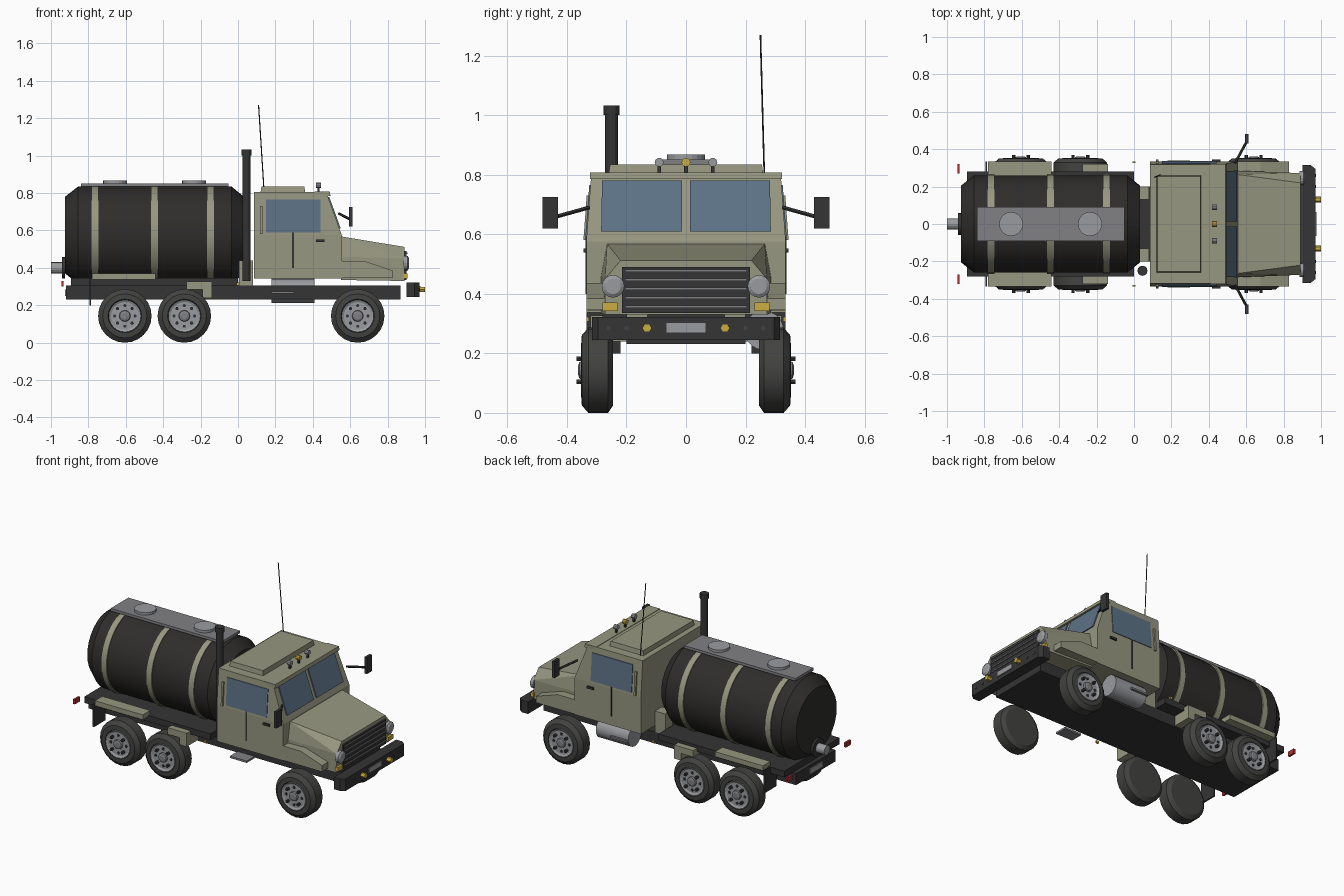
import bpy, bmesh, math
from mathutils import Vector


def material(name, r, g, b):
    m = bpy.data.materials.new(name)
    m.diffuse_color = (r, g, b, 1)
    return m


OLIVE = material("olive_paint", 0.31, 0.31, 0.22)
BLACK = material("tank_black", 0.028, 0.026, 0.024)
FRAME = material("frame_dark", 0.035, 0.035, 0.035)
TYRE = material("rubber", 0.055, 0.055, 0.053)
STEEL = material("steel", 0.32, 0.33, 0.35)
DECK = material("deck_grey", 0.22, 0.22, 0.235)
GLASS = material("glass", 0.11, 0.17, 0.24)
AMBER = material("amber", 0.6, 0.42, 0.06)
RED = material("red_lens", 0.45, 0.03, 0.03)


def finish(name, bm, mat, smooth=False):
    bmesh.ops.recalc_face_normals(bm, faces=bm.faces[:])
    me = bpy.data.meshes.new(name)
    bm.to_mesh(me)
    bm.free()
    me.materials.append(mat)
    ob = bpy.data.objects.new(name, me)
    bpy.context.collection.objects.link(ob)
    if smooth:
        bpy.ops.object.select_all(action='DESELECT')
        ob.select_set(True)
        bpy.context.view_layer.objects.active = ob
        bpy.ops.object.shade_smooth_by_angle(angle=math.radians(20))
    return ob


def hull(name, pts, mat):
    """Convex solid around the points."""
    bm = bmesh.new()
    for p in pts:
        bm.verts.new(p)
    bmesh.ops.convex_hull(bm, input=bm.verts[:])
    bmesh.ops.dissolve_limit(bm, angle_limit=0.01, verts=bm.verts[:], edges=bm.edges[:])
    return finish(name, bm, mat)


def box(name, x, y, z, mat):
    return hull(name, [(a, b, c) for a in x for b in y for c in z], mat)


def box_pair(name, x, y, z, mat):
    for s in (-1, 1):
        box(name, x, (s * y[0], s * y[1]), z, mat)


def lathe(name, profile, origin, axis, mat, seg=12, smooth=False):
    """Solid of revolution: profile holds (distance along axis, radius)."""
    q = Vector(axis).to_track_quat('Z', 'Y')
    bm = bmesh.new()
    rings = [[bm.verts.new(Vector(origin) + q @ Vector((r * math.cos(a), r * math.sin(a), t)))
              for a in (2 * math.pi * i / seg for i in range(seg))] for t, r in profile]
    for a, b in zip(rings, rings[1:]):
        for i in range(seg):
            j = (i + 1) % seg
            bm.faces.new((a[i], a[j], b[j], b[i]))
    bm.faces.new(rings[0])
    bm.faces.new(rings[-1])
    return finish(name, bm, mat, smooth)


def rod(name, p0, p1, r, mat, seg=8):
    d = Vector(p1) - Vector(p0)
    return lathe(name, [(0, r), (d.length, r)], p0, d, mat, seg)


def sym(pts):
    return [(x, s * y, z) for x, y, z in pts for s in (-1, 1)]


# Frame and load bed
box("chassis", (-0.92, 0.87), (-0.2, 0.2), (0.232, 0.305), FRAME)
box("load_bed", (-0.893, 0.0), (-0.28, 0.28), (0.305, 0.345), FRAME)
box("rear_plate", (-0.926, -0.918), (-0.065, 0.065), (0.25, 0.285), STEEL)
box_pair("rear_fender", (-0.78, -0.44), (0.26, 0.335), (0.338, 0.37), OLIVE)
box_pair("mid_fender", (-0.275, -0.14), (0.2, 0.32), (0.285, 0.327), OLIVE)
box_pair("mid_fender_drop", (-0.19, -0.14), (0.2, 0.32), (0.24, 0.285), OLIVE)
box_pair("mud_flap", (-0.795, -0.785), (0.22, 0.335), (0.2, 0.345), FRAME)
box_pair("cab_support", (0.005, 0.08), (0.13, 0.2), (0.305, 0.44), OLIVE)
box_pair("side_marker", (-0.008, 0.008), (0.325, 0.335), (0.307, 0.322), AMBER)
box_pair("tail_light", (-0.945, -0.932), (0.27, 0.32), (0.3, 0.33), RED)

# Liquid tank with bands, walkway, hatches and outlet
TZ = 0.575
lathe("tank", [(-0.925, 0.205), (-0.855, 0.26), (-0.035, 0.26), (0.032, 0.205)],
      (0, 0, TZ), (1, 0, 0), BLACK, 32, True)
for x in (-0.765, -0.446, -0.147):
    lathe("tank_band", [(x - 0.018, 0.266), (x + 0.018, 0.266)], (0, 0, TZ), (1, 0, 0), OLIVE, 32, True)
box("walkway", (-0.84, -0.05), (-0.09, 0.09), (0.835, 0.852), DECK)
for x in (-0.657, -0.235):
    lathe("hatch", [(0, 0.064), (0.018, 0.064)], (x, 0, 0.85), (0, 0, 1), STEEL, 20)
lathe("outlet_pipe", [(0, 0.03), (0.09, 0.03)], (-0.91, 0, 0.4), (-1, 0, 0), STEEL, 16)
lathe("outlet_flange", [(0, 0.058), (0.015, 0.058)], (-0.925, 0, 0.4), (-1, 0, 0), FRAME, 16)

# Wheels: tyre, rim, hub and nuts
for x in (-0.605, -0.287, 0.64):
    for s in (-1, 1):
        o, ax = (x, 0, 0.143), (0, s, 0)
        lathe("tyre", [(0.245, 0.118), (0.262, 0.143), (0.328, 0.143), (0.35, 0.118), (0.352, 0.09), (0.338, 0.084)],
              o, ax, TYRE, 24, True)
        lathe("rim", [(0.33, 0.086), (0.353, 0.086), (0.346, 0.074), (0.346, 0.03)], o, ax, STEEL, 24)
        lathe("hub", [(0.34, 0.032), (0.358, 0.028), (0.362, 0.016)], o, ax, DECK, 12)
        for k in range(8):
            a = math.tau * k / 8
            c = (x + 0.055 * math.cos(a), 0, 0.143 + 0.055 * math.sin(a))
            lathe("wheel_nut", [(0.345, 0.009), (0.368 if k % 2 else 0.35, 0.009)], c, ax, FRAME, 6)

# Cab body and roof
hull("cab", sym([(0.085, 0.335, 0.342), (0.555, 0.335, 0.342), (0.085, 0.335, 0.575), (0.555, 0.335, 0.575),
                 (0.085, 0.318, 0.805), (0.472, 0.318, 0.805)]), OLIVE)
hull("roof_panel", sym([(0.12, 0.26, 0.8), (0.36, 0.26, 0.8), (0.125, 0.255, 0.835), (0.355, 0.255, 0.835)]), OLIVE)
hull("roof_visor", sym([(0.41, 0.322, 0.8), (0.41, 0.322, 0.808), (0.49, 0.322, 0.808), (0.495, 0.322, 0.785),
                        (0.45, 0.322, 0.785)]), OLIVE)


# Glazing lies on the sloped cab faces
def shield_x(z):
    return 0.555 - (z - 0.575) * 0.083 / 0.23


def side_y(z):
    return 0.335 - max(0, z - 0.575) * 0.017 / 0.23


for s in (-1, 1):
    hull("windscreen", [(shield_x(z) + d, s * y, z) for z, w in ((0.61, 0.285), (0.78, 0.282))
                        for y in (0.014, w) for d in (-0.01, 0.007)], GLASS)
    hull("side_window", [(x, s * (side_y(z) + d), z) for z in (0.59, 0.765)
                         for x in (0.15, 0.44) for d in (-0.01, 0.004)], GLASS)
    # Door trim, mirrors and steps
    hull("grab_rail", [(x, s * (side_y(z) + d), z) for z in (0.58, 0.73)
                       for x in (0.118, 0.13) for d in (-0.01, 0.01)], OLIVE)
    rod("mirror_arm", (0.54, s * 0.325, 0.69), (0.602, s * 0.44, 0.658), 0.007, FRAME, 6)
    # Sloped front wheel fender
    hull("front_fender", [(x, s * y, z) for y in (0.2, 0.335) for x, z in
                          ((0.41, 0.345), (0.555, 0.437), (0.675, 0.437), (0.83, 0.385), (0.83, 0.345))], OLIVE)
    # Front lamps
    lathe("headlight", [(0, 0.038), (0.022, 0.038), (0.03, 0.026)], (0.885, s * 0.245, 0.425), (1, 0, 0), STEEL, 16)
    lathe("fog_light", [(0, 0.016), (0.035, 0.016)], (0.965, s * 0.131, 0.285), (1, 0, 0), AMBER, 6)
    for y in (0.2, 0.26):
        lathe("bumper_bolt", [(0, 0.008), (0.006, 0.008)], (0.968, s * y, 0.285), (1, 0, 0), TYRE, 8)
box_pair("door_seam", (0.29, 0.299), (0.33, 0.338), (0.4, 0.59), FRAME)
box_pair("door_handle", (0.417, 0.462), (0.33, 0.345), (0.538, 0.552), FRAME)
box_pair("mirror", (0.594, 0.612), (0.43, 0.482), (0.62, 0.725), FRAME)
box_pair("step", (0.18, 0.3), (0.26, 0.34), (0.262, 0.274), DECK)
box_pair("indicator", (0.885, 0.905), (0.23, 0.28), (0.343, 0.37), AMBER)

# Hood with grille
hull("hood", sym([(0.55, 0.265, 0.568), (0.55, 0.285, 0.46), (0.55, 0.285, 0.335),
                  (0.89, 0.22, 0.512), (0.89, 0.272, 0.45), (0.89, 0.272, 0.33)]), OLIVE)
box("grille", (0.88, 0.9), (-0.215, 0.215), (0.335, 0.49), FRAME)
for i in range(5):
    z = 0.357 + i * 0.03
    box("grille_bar", (0.89, 0.906), (-0.205, 0.205), (z - 0.004, z + 0.004), DECK)

# Front bumper with chamfered ends
hull("bumper", sym([(x, y, z) for z in (0.245, 0.322) for x, y in ((0.9, 0.315), (0.945, 0.315), (0.97, 0.295))]), FRAME)
box("front_plate", (0.965, 0.975), (-0.065, 0.065), (0.27, 0.302), STEEL)

# Fuel tank, exhaust stack, roof lamps and aerial
lathe("fuel_tank", [(0.18, 0.066), (0.41, 0.066)], (0, 0.262, 0.277), (1, 0, 0), STEEL, 20, True)
lathe("exhaust_stack", [(0.33, 0.022), (1.0, 0.022), (1.0, 0.027), (1.033, 0.027)],
      (0.045, -0.25, 0), (0, 0, 1), FRAME, 12)
for y, m in ((-0.09, STEEL), (0, AMBER), (0.09, STEEL)):
    lathe("roof_lamp", [(0, 0.015), (0.025, 0.015)], (0.418, y, 0.842), (1, 0, 0), m, 10)
    box("lamp_foot", (0.425, 0.437), (y - 0.006, y + 0.006), (0.8, 0.835), FRAME)
rod("aerial", (0.14, 0.263, 0.8), (0.11, 0.25, 1.27), 0.003, FRAME, 6)
